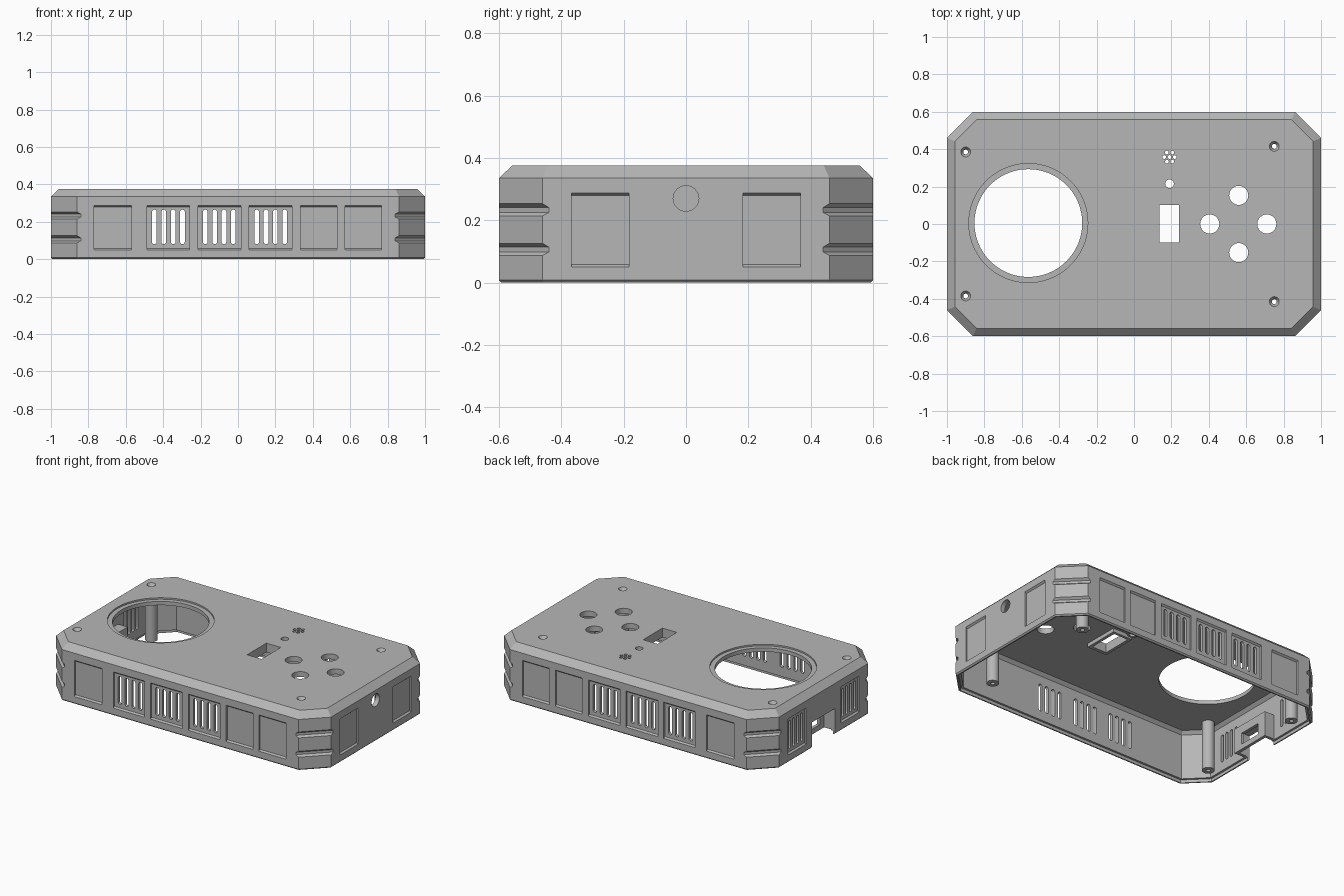
import bpy, bmesh, math
from mathutils import Vector

if "Cube" in bpy.data.objects:
    bpy.data.objects.remove(bpy.data.objects["Cube"])

X, Y, Z = Vector((1, 0, 0)), Vector((0, 1, 0)), Vector((0, 0, 1))

grey = bpy.data.materials.new("plain_grey")
grey.diffuse_color = (0.47, 0.47, 0.47, 1)
grey.use_nodes = True
grey.node_tree.nodes["Principled BSDF"].inputs["Base Color"].default_value = grey.diffuse_color


def make_object(name, bm):
    bmesh.ops.recalc_face_normals(bm, faces=bm.faces)
    mesh = bpy.data.meshes.new(name)
    bm.to_mesh(mesh)
    bm.free()
    mesh.materials.append(grey)
    ob = bpy.data.objects.new(name, mesh)
    bpy.context.collection.objects.link(ob)
    return ob


def prism(bm, pts, origin, u, v, w, taper=1.0):
    """Extrude the 2D outline pts (in axes u, v) along vector w."""
    o = Vector(origin)
    a = [bm.verts.new(o + u * p + v * q) for p, q in pts]
    b = [bm.verts.new(o + w + (u * p + v * q) * taper) for p, q in pts]
    bm.faces.new(a)
    bm.faces.new(b)
    for i in range(len(pts)):
        j = (i + 1) % len(pts)
        bm.faces.new((a[i], a[j], b[j], b[i]))


def rect(x0, x1, y0, y1):
    return [(x0, y0), (x1, y0), (x1, y1), (x0, y1)]


def circle(r, n=32):
    return [(r * math.cos(2 * math.pi * i / n), r * math.sin(2 * math.pi * i / n)) for i in range(n)]


def slot(w, z0, z1, n=8):
    r = w / 2
    arc = [(r * math.cos(math.pi * i / n), r * math.sin(math.pi * i / n)) for i in range(n + 1)]
    return [(x, z1 - r + y) for x, y in arc] + [(-x, z0 + r - y) for x, y in arc]


def octagon(d, z):
    x, y, c = 1 - d, 0.6 - d, 0.14 - 0.586 * d
    return [(x, -y + c, z), (x, y - c, z), (x - c, y, z), (-x + c, y, z),
            (-x, y - c, z), (-x, -y + c, z), (-x + c, -y, z), (x - c, -y, z)]


def upright(bm, pts, x, y, z0, z1, taper=1.0):
    prism(bm, pts, (x, y, z0), X, Y, Z * (z1 - z0), taper)


# Hollow octagonal shell with bevelled top and stepped bottom rim
bm = bmesh.new()
rings = [(0.042, 0.375), (0, 0.335), (0, 0.008), (0.008, 0), (0.016, 0),
         (0.016, 0.02), (0.03, 0.02), (0.03, 0.32), (0.05, 0.34)]
loops = [[bm.verts.new(p) for p in octagon(d, z)] for d, z in rings]
for a, b in zip(loops, loops[1:]):
    for i in range(8):
        j = (i + 1) % 8
        bm.faces.new((a[i], a[j], b[j], b[i]))
bm.faces.new(loops[0])
bm.faces.new(loops[-1])
case = make_object("enclosure_shell", bm)

screws = [(-0.9, 0.385), (-0.9, -0.385), (0.75, 0.415), (0.75, -0.415)]
buttons = [(0.405, 0.0), (0.56, 0.153), (0.71, 0.0), (0.56, -0.153)]
add, recess, through = bmesh.new(), bmesh.new(), bmesh.new()

# Inner parts: screw posts, light boss, display frame, port housing
for x, y in screws:
    upright(add, circle(0.038), x, y, 0.015, 0.36)
upright(add, circle(0.036), 0.19, 0.215, 0.28, 0.36)
upright(add, rect(0.115, 0.26, -0.12, 0.12), 0, 0, 0.315, 0.36)
upright(add, rect(-0.985, -0.9, -0.14, 0.14), 0, 0, 0.025, 0.19)

# Recessed wall panels, with vent slots in some of them
PANEL = [(0.03, 0.05), (0, 0.05), (-0.011, 0.058), (-0.011, 0.279), (0, 0.288), (0.03, 0.288)]


def panel(face, n, t, centre, width, pitch=0):
    o = n * face + t * (centre - width / 2)
    prism(recess, PANEL, o, n, Z, t * width)
    if pitch:
        for k in (-1.5, -0.5, 0.5, 1.5):
            prism(through, slot(pitch * 0.5, 0.08, 0.265),
                  n * (face + 0.02) + t * (centre + k * pitch), t, Z, n * -0.07)


for n in (Y, -Y):
    for centre, width, pitch in [(-0.67, 0.2, 0), (-0.372, 0.228, 0.05), (-0.1, 0.23, 0.05),
                                 (0.175, 0.23, 0.05), (0.432, 0.195, 0), (0.67, 0.195, 0)]:
        panel(0.6, n, X, centre, width, pitch)
for centre in (-0.275, 0.275):
    panel(1, X, Y, centre, 0.184)
    panel(1, -X, Y, centre, 0.184, 0.042)

# Two grooves around each cut corner
for sx in (1, -1):
    for sy in (1, -1):
        n = Vector((sx, sy, 0)).normalized()
        t = n.cross(Z)
        for z in (0.087, 0.214):
            prof = [(0.05, z), (0, z), (-0.014, z + 0.011), (-0.014, z + 0.027), (0, z + 0.039), (0.05, z + 0.039)]
            prism(recess, prof, Vector((sx * 0.93, sy * 0.53, 0)) - t * 0.17, n, Z, t * 0.34)

# Shallow seat round the large opening, countersinks, port recess
upright(recess, circle(0.318, 96), -0.565, 0.005, 0.365, 0.4)
for x, y in screws:
    upright(recess, circle(0.027), x, y, 0.376, 0.355, 0.5)
upright(recess, rect(-1.1, -0.92, -0.12, 0.12), 0, 0, -0.05, 0.17)

# Through holes in the top
upright(through, circle(0.288, 96), -0.565, 0.005, 0.25, 0.45)
for x, y in buttons:
    upright(through, circle(0.051), x, y, 0.25, 0.45)
for x, y in screws:
    upright(through, circle(0.013, 20), x, y, -0.05, 0.45)
upright(through, circle(0.023), 0.19, 0.215, 0.2, 0.45)
upright(through, rect(0.135, 0.24, -0.098, 0.102), 0, 0, 0.25, 0.45)
upright(through, circle(0.01, 16), 0.19, 0.358, 0.25, 0.45)
for i in range(6):
    a = i * math.pi / 3
    upright(through, circle(0.01, 16), 0.19 + 0.028 * math.cos(a), 0.358 + 0.028 * math.sin(a), 0.25, 0.45)

# Side holes: round socket on the right, port window on the left
prism(through, circle(0.041), (0.9, 0, 0.27), Y, Z, X * 0.2)
prism(through, rect(-0.075, 0.075, 0.06, 0.135), (-0.95, 0, 0), Y, Z, X * 0.1)

# Join the inner parts, then cut recesses and holes
bpy.context.view_layer.objects.active = case
for name, tool, op in [("inner_parts", add, 'UNION'), ("recess_cutter", recess, 'DIFFERENCE'),
                       ("hole_cutter", through, 'DIFFERENCE')]:
    helper = make_object(name, tool)
    helper.hide_render = True
    mod = case.modifiers.new(name, 'BOOLEAN')
    mod.operation, mod.solver, mod.object = op, 'EXACT', helper
    mod.use_self = True
    bpy.ops.object.modifier_apply(modifier=mod.name)
    bpy.data.objects.remove(helper, do_unlink=True)

bpy.ops.object.select_all(action='DESELECT')
case.select_set(True)
bpy.ops.object.shade_smooth_by_angle(angle=math.radians(25))
